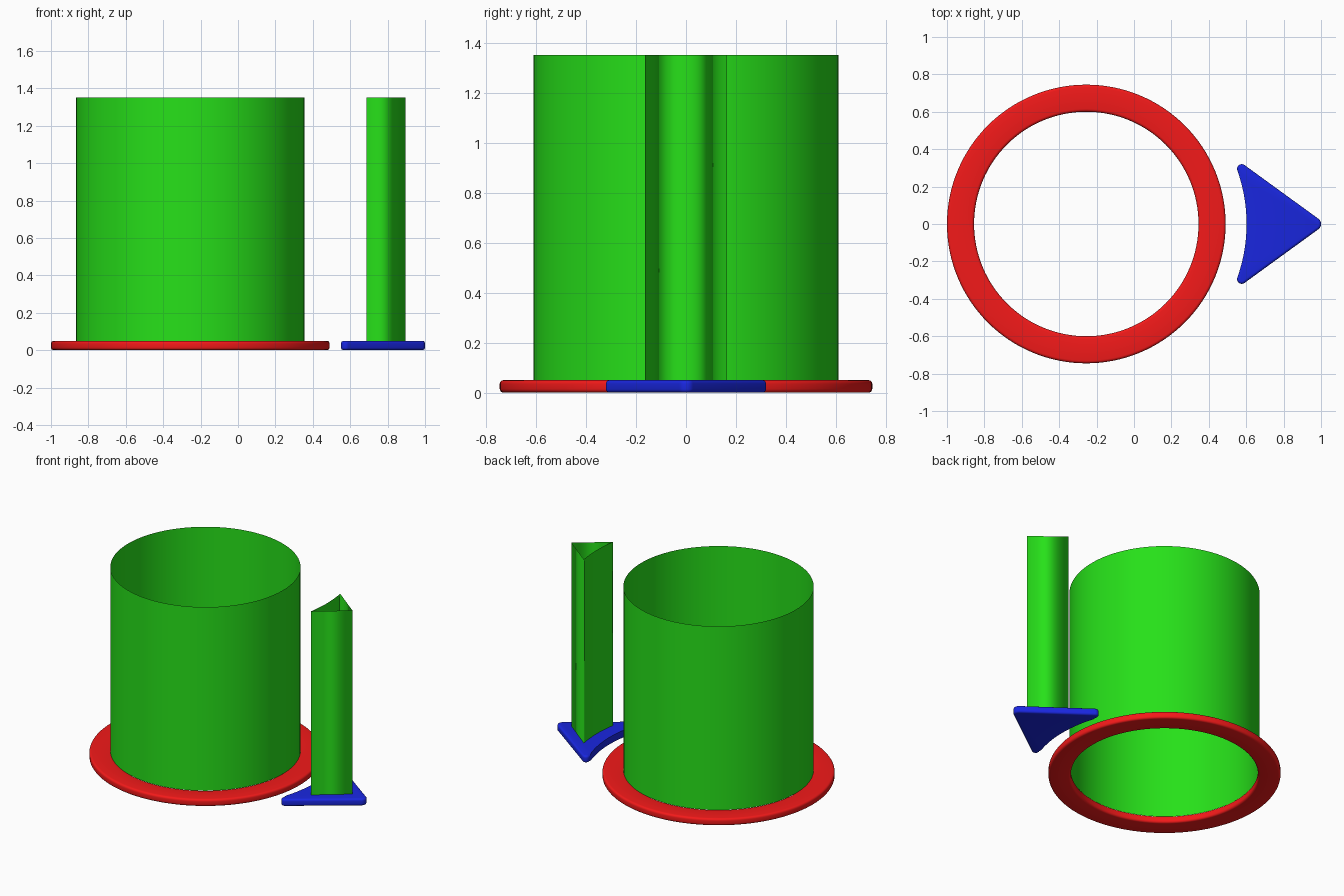
import bpy, bmesh, math
from math import cos, sin, radians, atan2, hypot, pi

if "Cube" in bpy.data.objects:
    bpy.data.objects.remove(bpy.data.objects["Cube"])

CX = -0.255            # shared centre of the round tube and the wedge's hollow side
BASE_H, TOP = 0.05, 1.35
SEG = 128


def material(name, color):
    m = bpy.data.materials.new(name)
    m.diffuse_color = color
    m.use_nodes = True
    m.node_tree.nodes["Principled BSDF"].inputs["Base Color"].default_value = m.diffuse_color
    return m


RED = material("red", (0.9, 0.01, 0.01, 1))
GREEN = material("green", (0.02, 0.75, 0.01, 1))
BLUE = material("blue", (0.01, 0.02, 0.75, 1))


def finish(name, bm, mat, angle=40):
    bmesh.ops.recalc_face_normals(bm, faces=bm.faces[:])
    me = bpy.data.meshes.new(name)
    bm.to_mesh(me)
    bm.free()
    me.materials.append(mat)
    ob = bpy.data.objects.new(name, me)
    bpy.context.collection.objects.link(ob)
    bpy.ops.object.select_all(action='DESELECT')
    ob.select_set(True)
    bpy.context.view_layer.objects.active = ob
    bpy.ops.object.shade_smooth_by_angle(angle=radians(angle))
    return ob


def arc(cx, cy, r, a0, a1, n):
    if r == 0:
        return [(cx, cy)]
    return [(cx + r * cos(a0 + (a1 - a0) * i / n),
             cy + r * sin(a0 + (a1 - a0) * i / n)) for i in range(n + 1)]


def wedge_outline(tip_x, corner, r_tip, r_corner):
    """Triangle with rounded corners and one side hollowed around the tube."""
    kx, ky = corner
    side = atan2(tip_x - kx, ky)            # angle of the straight side's normal
    back = atan2(ky, kx - CX)
    hollow = hypot(kx - CX, ky) - r_corner
    pts = arc(tip_x, 0, r_tip, -side, side, 12)
    pts += arc(kx, ky, r_corner, side, pi + back, 12)
    pts += arc(CX, 0, hollow, back, -back, 24)[1:-1]
    pts += arc(kx, -ky, r_corner, pi - back, 2 * pi - side, 12)
    return pts


def wall(name, outline, z0, z1, mat, angle=40):
    """Open sheet standing on an outline."""
    bm = bmesh.new()
    lo, hi = ([bm.verts.new((x, y, z)) for x, y in outline] for z in (z0, z1))
    n = len(outline)
    for i in range(n):
        j = (i + 1) % n
        bm.faces.new((lo[i], lo[j], hi[j], hi[i]))
    return finish(name, bm, mat, angle)


# round base: rounded flat section spun around the tube axis
bm = bmesh.new()
r_in, r_out, f = 0.6, 0.745, 0.015
section = []
for r, z, a in ((r_out - f, f, -90), (r_out - f, BASE_H - f, 0),
                (r_in + f, BASE_H - f, 90), (r_in + f, f, 180)):
    section += arc(r, z, f, radians(a), radians(a + 90), 4)
rings = [[bm.verts.new((CX + r * cos(2 * pi * i / SEG), r * sin(2 * pi * i / SEG), z))
          for r, z in section] for i in range(SEG)]
m = len(section)
for i in range(SEG):
    a, b = rings[i], rings[(i + 1) % SEG]
    for k in range(m):
        l = (k + 1) % m
        bm.faces.new((a[k], b[k], b[l], a[l]))
finish("round_base", bm, RED)

# round tube: open thin wall
wall("round_tube", arc(CX, 0, 0.61, 0, 2 * pi, SEG)[:-1], BASE_H, TOP, GREEN)

# wedge base: solid plate with softened rims
bm = bmesh.new()
face = bm.faces.new([bm.verts.new((x, y, 0)) for x, y in
                     wedge_outline(0.965, (0.576, 0.295), 0.035, 0.025)])
ext = bmesh.ops.extrude_face_region(bm, geom=[face], use_keep_orig=True)
for v in ext["geom"]:
    if isinstance(v, bmesh.types.BMVert):
        v.co.z = BASE_H
rims = [e for e in bm.edges if abs(e.verts[0].co.z - e.verts[1].co.z) < 1e-6]
bmesh.ops.bevel(bm, geom=rims, offset=0.014, segments=4, profile=0.5, affect='EDGES')
finish("wedge_base", bm, BLUE)

# wedge tube: open thin wall with sharp corners
wall("wedge_tube", wedge_outline(0.896, (0.686, 0.163), 0, 0), BASE_H, TOP, GREEN, 180)
